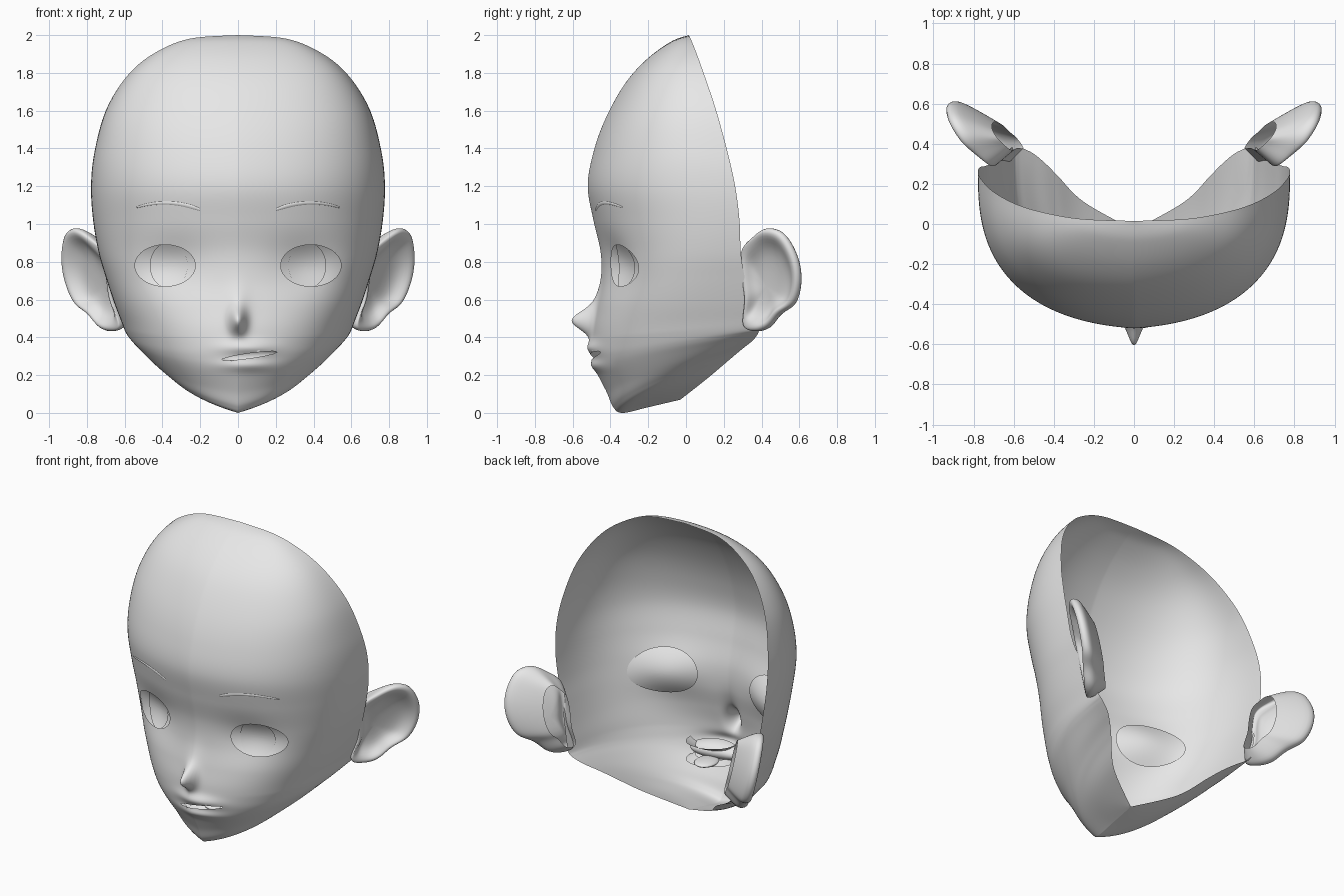
import bpy
import bmesh
from math import sin, cos, pi, exp, radians, hypot
from mathutils import Vector
from mathutils.bvhtree import BVHTree

cube = bpy.data.objects.get("Cube")
if cube:
    bpy.data.objects.remove(cube)

# One plain grey for everything
grey = bpy.data.materials.new("plain_grey")
grey.use_nodes = True
colour = (0.8, 0.8, 0.8, 1)
grey.diffuse_color = colour
grey.node_tree.nodes["Principled BSDF"].inputs["Base Color"].default_value = colour


def finish(bm, name):
    mesh = bpy.data.meshes.new(name)
    bm.to_mesh(mesh)
    bm.free()
    mesh.materials.append(grey)
    mesh.shade_smooth()
    obj = bpy.data.objects.new(name, mesh)
    bpy.context.collection.objects.link(obj)
    return obj


def grid(rows, closed=False):
    """Skin a list of point rows with quads."""
    bm = bmesh.new()
    verts = [[bm.verts.new(p) for p in row] for row in rows]
    count = len(rows[0])
    for upper, lower in zip(verts, verts[1:]):
        for c in range(count if closed else count - 1):
            d = (c + 1) % count
            bm.faces.new((upper[c], lower[c], lower[d], upper[d]))
    bmesh.ops.remove_doubles(bm, verts=bm.verts, dist=1e-5)
    return bm


def spline(points, steps, closed=False):
    """Smooth curve through points of any dimension."""
    n = len(points)
    pick = (lambda i: points[i % n]) if closed else (lambda i: points[min(max(i, 0), n - 1)])
    out = []
    for i in range(n if closed else n - 1):
        quad = [pick(i + k) for k in (-1, 0, 1, 2)]
        for s in range(steps):
            t = s / steps
            out.append([b + t / 2 * (c - a + t * (2 * a - 5 * b + 4 * c - d + t * (3 * (b - c) + d - a)))
                        for a, b, c, d in zip(*quad)])
    if not closed:
        out.append(list(points[-1]))
    return out


def bell(value, centre, width):
    return exp(-((value - centre) / width) ** 2)


def clamp(value):
    return min(max(value, 0), 1)


# Face shell: midline y, z, then open edge x, y, z
SECTIONS = [
    (.015, 2, 0, .015, 2), (-.08, 1.965, .26, .025, 1.98),
    (-.21, 1.87, .45, .057, 1.9), (-.325, 1.74, .59, .1, 1.78),
    (-.425, 1.56, .7, .16, 1.6), (-.49, 1.38, .76, .22, 1.38),
    (-.52, 1.2, .778, .26, 1.2), (-.49, 1.02, .767, .283, 1.02),
    (-.452, .85, .738, .29, .85), (-.45, .7, .7, .31, .72),
    (-.475, .56, .66, .34, .6), (-.495, .45, .625, .37, .51),
    (-.5, .36, .6, .385, .45), (-.495, .29, .58, .385, .43),
    (-.475, .22, .55, .375, .41), (-.42, .11, .5, .35, .38),
    (-.385, .03, .44, .3, .34), (-.335, 0, .38, .24, .29),
    (-.2, .03, .25, .11, .18), (-.03, .07, 0, -.03, .07)]
HALF = 60


def relief(x, z):
    """Nose, lips and eye sockets as offsets in y."""
    nose = .11 * bell(x, 0, .04) * bell(z, .49, .065)
    bridge = .015 * bell(x, 0, .06) * bell(z, .58, .1)
    lips = bell(x, .05, .13) * (.025 * bell(z, .345, .035) + .018 * bell(z, .25, .03))
    socket = .03 * bell(abs(x), .34, .17) * bell(z, .78, .14)
    return socket - nose - bridge - lips


rows = []
for my, mz, ex, ey, ez in spline(SECTIONS, 8):
    power = 2.4 + .35 * clamp(mz / .4) + .25 * bell(mz, .65, .25)   # cheek fullness
    wedge = .14                                   # how V-shaped the plan is
    slope = .4 * (1 - clamp(mz / .4))             # how V-shaped the chin is
    row = []
    for c in range(-HALF, HALF + 1):
        s = abs(c) / HALF
        across = sin(pi / 2 * s ** 1.15)
        back = 1 - max(0, 1 - across ** power) ** (1 / power)
        x = ex * across * (1 if c > 0 else -1)
        y = my + (ey - my) * (back + wedge * (across ** 1.25 - back))
        z = mz + (ez - mz) * (back + slope * (across - back))
        row.append((x, y + relief(x, z), z))
    rows.append(row)
face = grid(rows)
face.normal_update()
surface = BVHTree.FromBMesh(face)


def skin_y(x, z):
    hit = surface.ray_cast(Vector((x, -2, z)), Vector((0, 1, 0)))[0]
    return hit.y if hit else 0


def cut_opening(bm, cx, cz, half_x, half_z, tilt=0):
    """Remove an elliptical patch and pull its rim onto the ellipse."""
    ca, sa = cos(tilt), sin(tilt)

    def local(p):
        dx, dz = p.x - cx, p.z - cz
        return (dx * ca + dz * sa) / half_x, (dz * ca - dx * sa) / half_z

    inside = {f for f in bm.faces
              if f.calc_center_median().y < 0 and hypot(*local(f.calc_center_median())) < 1}
    rim = {v for f in inside for v in f.verts if any(k not in inside for k in v.link_faces)}
    moves = []
    for v in rim:
        p, q = local(v.co)
        size = hypot(p, q)
        p, q = p / size * half_x, q / size * half_z
        x, z = cx + p * ca - q * sa, cz + p * sa + q * ca
        moves.append((v, Vector((x, skin_y(x, z), z))))
    bmesh.ops.delete(bm, geom=list(inside), context='FACES')
    for v, place in moves:
        v.co = place


EYE_X, EYE_Z, EYE_W, EYE_H = .386, .78, .16, .11
BOWL_W, BOWL_H = EYE_W * 1.22, EYE_H * 1.35
for side in (-1, 1):
    cut_opening(face, side * EYE_X, EYE_Z, EYE_W, EYE_H)
cut_opening(face, .06, .302, .15, .013, radians(8))
finish(face, "face_shell")


# Eyes: shallow bowls behind the openings, with thin iris plates
def bowl_y(x, z, side):
    r = hypot((x - side * EYE_X) / BOWL_W, (z - EYE_Z) / BOWL_H)
    return skin_y(x, z) + .012 + .035 * max(0, 1 - r * r)


def disc(side, cx, half_x, half_z, lift):
    rings = []
    for i in range(13):
        ring = []
        for k in range(48):
            angle = 2 * pi * k / 48
            x = side * cx + half_x * i / 12 * cos(angle)
            z = EYE_Z + half_z * i / 12 * sin(angle)
            ring.append((x, bowl_y(x, z, side) - lift, z))
        rings.append(ring)
    return grid(rings, closed=True)


# Brows: slim arched strips lying on the skin
def brow(side):
    strip = []
    for i in range(25):
        t = i / 24
        x = side * (.2 + .34 * t)
        z = 1.075 + .012 * t + .12 * t * (1 - t)
        thick = .003 + .008 * (1 - t) ** .5 * min(1, .5 + 4 * t)
        strip.append([(x, skin_y(x, z + k * thick) - lift, z + k * thick)
                      for k, lift in ((-1, .001), (-.6, .004), (.6, .004), (1, .001))])
    return grid(strip if side < 0 else strip[::-1])


# Ears: cupped front, rim fading out at the root, and a back open to the head
OUTLINE = [(.29, .86), (.35, .93), (.43, .98), (.52, .95), (.59, .83), (.61, .7), (.58, .58),
           (.5, .52), (.44, .45), (.37, .43), (.3, .46), (.31, .6), (.29, .74)]
FRONT = [(0, -.05), (.4, -.045), (.62, -.03), (.76, 0), (.86, .025), (.95, .028), (1, .005)]
BACK = [(.97, -.025), (.85, -.05), (.65, -.085), (.43, -.12)]


def ear(side):
    rings = []
    for r, height in FRONT + BACK:
        root, tall = (.39, r) if height > -.02 or (r, height) in FRONT else (.29, (1 + r) / 2)
        ring = []
        for oy, oz in spline(OUTLINE, 4, closed=True):
            y = root + (oy - root) * r
            z = .67 + (oz - .67) * tall
            x = .68 + .72 * (y - .29) + .25 * (z - .7)
            lift = height * clamp((oy - .28) / .14) if height > 0 else height
            ring.append((side * (x + .73 * lift), y - .68 * lift, z))
        rings.append(ring)
    bm = grid(rings, closed=True)
    bmesh.ops.recalc_face_normals(bm, faces=bm.faces)
    return bm


for side, word in ((1, "left"), (-1, "right")):
    finish(disc(side, EYE_X, BOWL_W, BOWL_H, 0), word + "_eye")
    finish(disc(side, .367, .1, EYE_H * 1.1, .009), word + "_iris")
    finish(brow(side), word + "_brow")
    smooth = finish(ear(side), word + "_ear").modifiers.new("smooth", 'SUBSURF')
    smooth.levels = smooth.render_levels = 1


# Mouth interior: a bag following the lips, two curved gum sheets and a tongue
def mouth_sheet(centre, width, depth, gap, angle, z):
    x = centre + width * cos(angle)
    return x, skin_y(x, .3) + gap + depth * sin(angle), z


bag = [[mouth_sheet(.065, .17 * sin(b * pi / 24), .1 * sin(b * pi / 24), .035,
                    a * pi / 16, .3 + .06 * cos(b * pi / 24))
        for a in range(17)] for b in range(25)]
finish(grid(bag), "mouth_bag")
for word, low, high in (("upper", .33, .37), ("lower", .27, .25)):
    sheet = [[mouth_sheet(.08, .11 + .04 * k, .1 + .07 * k, .06, a * pi / 16, low + (high - low) * k)
              for a in range(17)] for k in (0, .5, 1)]
    finish(grid(sheet), word + "_gum")
tongue = bmesh.new()
bmesh.ops.create_uvsphere(tongue, u_segments=24, v_segments=12, radius=1)
bmesh.ops.scale(tongue, vec=(.07, .09, .02), verts=tongue.verts)
bmesh.ops.translate(tongue, vec=(.07, -.32, .262), verts=tongue.verts)
finish(tongue, "tongue")
